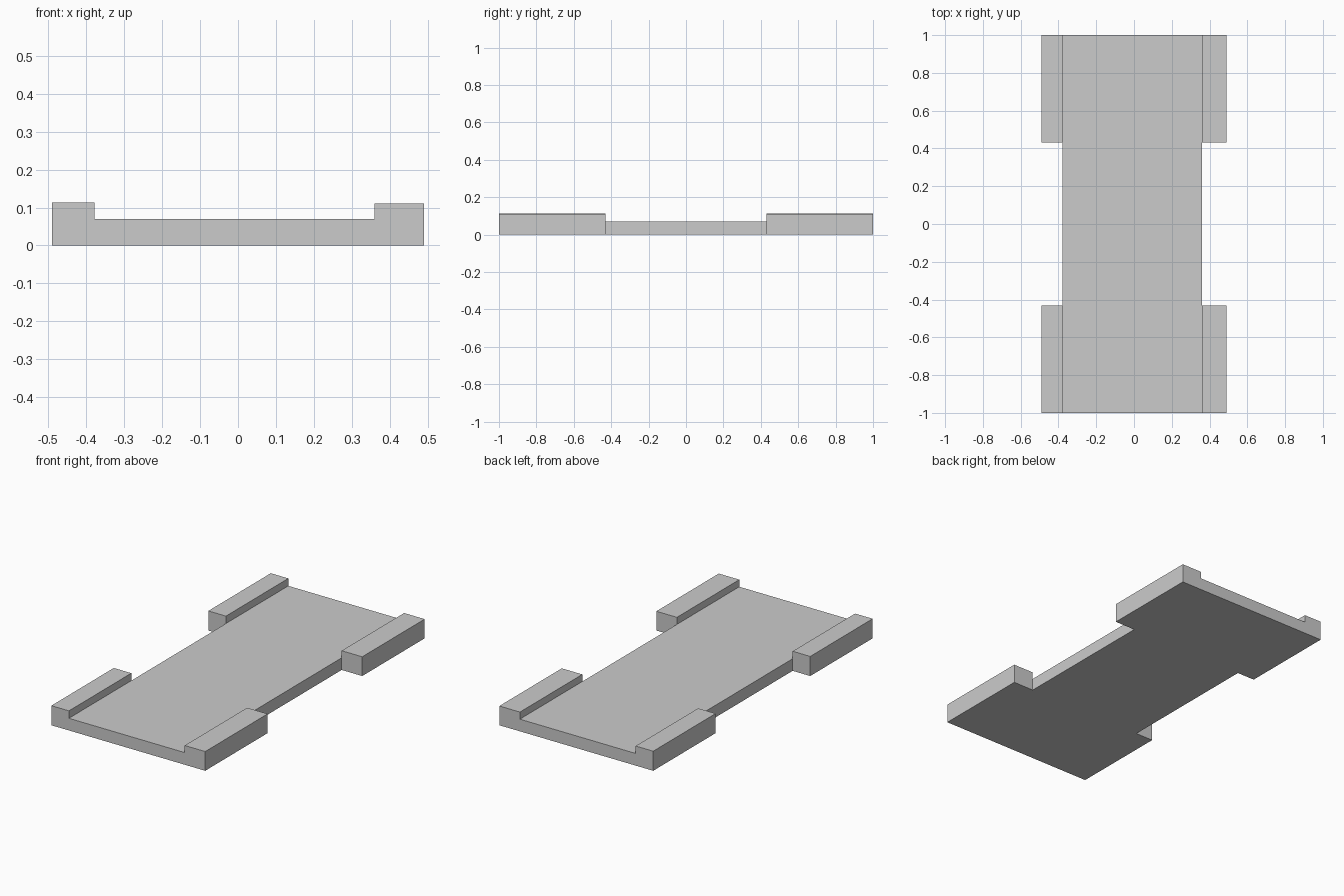
import bpy
import bmesh
import math

if "Cube" in bpy.data.objects:
    bpy.data.objects.remove(bpy.data.objects["Cube"])

# Plan grid lines and heights
xs = [-0.491, -0.379, 0.36, 0.491]
ys = [-1.0, -0.431, 0.431, 1.0]
deck_h = 0.07
left_h, right_h = 0.113, 0.111

bm = bmesh.new()


def raise_faces(faces, height):
    """Extrude the given faces upward and return the new top faces."""
    geom = bmesh.ops.extrude_face_region(bm, geom=faces)["geom"]
    verts = [g for g in geom if isinstance(g, bmesh.types.BMVert)]
    bmesh.ops.translate(bm, verts=verts, vec=(0, 0, height))
    return [g for g in geom if isinstance(g, bmesh.types.BMFace)]


# Footprint: a 3 x 3 grid without the middle side cells
grid = [[bm.verts.new((x, y, 0)) for y in ys] for x in xs]
footprint = []
for i in range(3):
    for j in range(3):
        if i == 1 or j != 1:
            footprint.append(bm.faces.new((grid[i][j], grid[i + 1][j],
                                           grid[i + 1][j + 1], grid[i][j + 1])))

# Flat deck
tops = raise_faces(footprint, deck_h)

# Raised corner rails
left = [f for f in tops if f.calc_center_median().x < xs[1]]
right = [f for f in tops if f.calc_center_median().x > xs[2]]
raise_faces(left, left_h - deck_h)
raise_faces(right, right_h - deck_h)

# Merge coplanar faces and orient outward
bmesh.ops.recalc_face_normals(bm, faces=bm.faces[:])
bmesh.ops.dissolve_limit(bm, angle_limit=math.radians(1),
                         verts=bm.verts[:], edges=bm.edges[:])

mesh = bpy.data.meshes.new("railed_deck")
bm.to_mesh(mesh)
bm.free()
bpy.context.collection.objects.link(bpy.data.objects.new("railed_deck", mesh))
